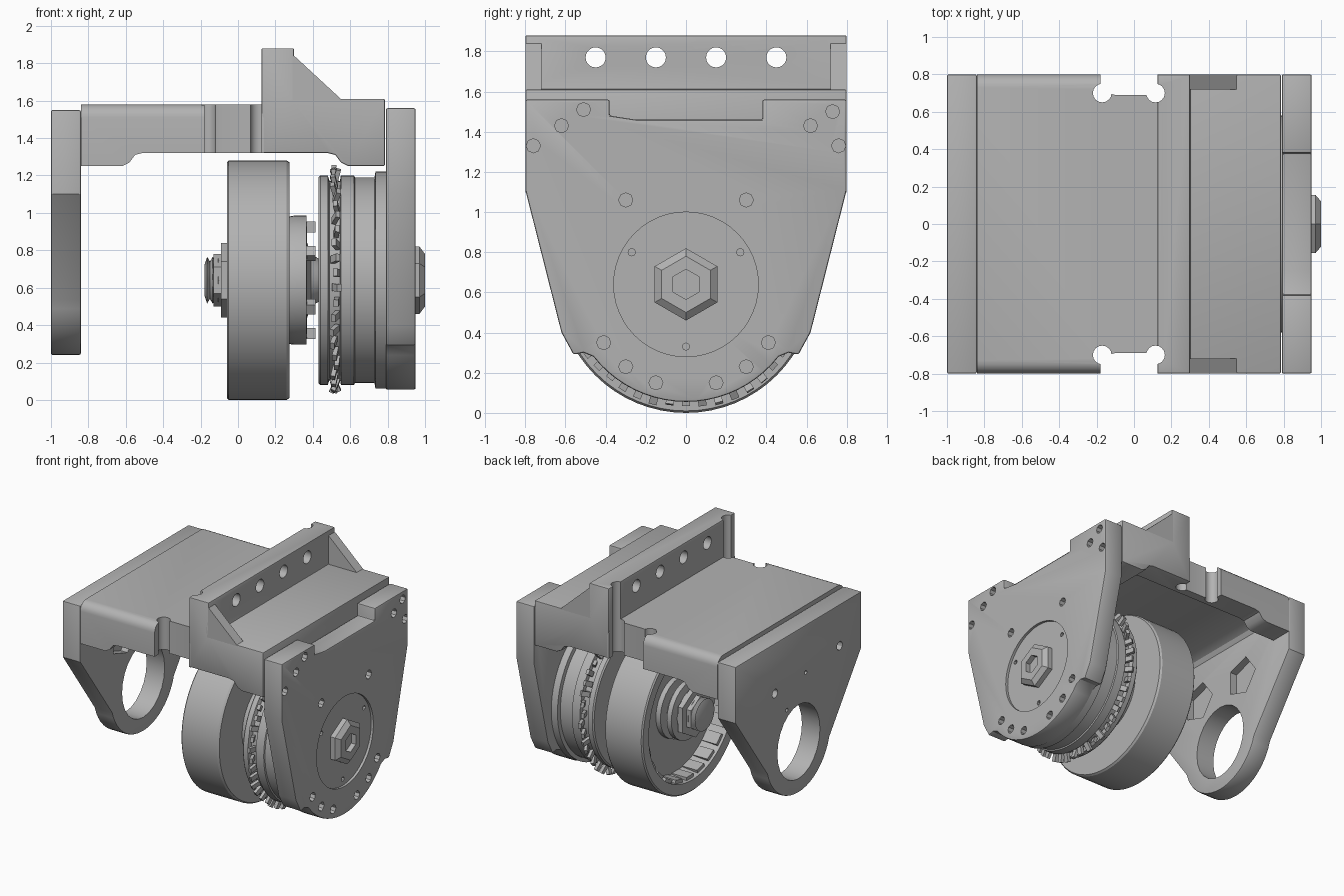
import bpy
import bmesh
import random
from math import sin, cos, pi, radians
from mathutils import Matrix, Vector

random.seed(4)
AXLE = 0.64  # height of the wheel axis

cube = bpy.data.objects.get("Cube")
if cube:
    bpy.data.objects.remove(cube, do_unlink=True)

grey = bpy.data.materials.new("machined_grey")
grey.use_nodes = True
grey.diffuse_color = (0.45, 0.45, 0.45, 1)
grey.node_tree.nodes["Principled BSDF"].inputs["Base Color"].default_value = (0.45, 0.45, 0.45, 1)
parts = []


def finish(name, bm, keep=True):
    bmesh.ops.recalc_face_normals(bm, faces=bm.faces)
    mesh = bpy.data.meshes.new(name)
    bm.to_mesh(mesh)
    bm.free()
    mesh.materials.append(grey)
    ob = bpy.data.objects.new(name, mesh)
    bpy.context.collection.objects.link(ob)
    if keep:
        parts.append(ob)
    return ob


def prism(name, pts, axis, a, b, keep=True, round_z=None):
    """Extrude a 2D outline along an axis from a to b."""
    place = {"X": lambda u, v: (a, u, v), "Y": lambda u, v: (u, a, v), "Z": lambda u, v: (u, v, a)}[axis]
    step = Vector([(b - a) * (axis == k) for k in "XYZ"])
    bm = bmesh.new()
    face = bm.faces.new([bm.verts.new(place(u, v)) for u, v in pts])
    out = bmesh.ops.extrude_face_region(bm, geom=[face])
    bmesh.ops.translate(bm, vec=step, verts=[g for g in out["geom"] if isinstance(g, bmesh.types.BMVert)])
    if round_z:  # fillet the long top edges on both ends
        edges = [e for e in bm.edges if all(abs(v.co.z - round_z) < 1e-4 for v in e.verts)
                 and abs(e.verts[0].co.y - e.verts[1].co.y) < 1e-4]
        bmesh.ops.bevel(bm, geom=edges, offset=0.07, segments=5, profile=0.5, affect="EDGES")
    return finish(name, bm, keep)


def lathe(name, profile, segs=48, keep=True):
    """Revolve (x, radius) points about the axle line."""
    bm = bmesh.new()
    vs = [bm.verts.new((x, 0, AXLE + r)) for x, r in profile]
    es = [bm.edges.new(p) for p in zip(vs, vs[1:])]
    bmesh.ops.spin(bm, geom=vs + es, cent=(0, 0, AXLE), axis=(1, 0, 0), angle=2 * pi, steps=segs, use_merge=True)
    bmesh.ops.remove_doubles(bm, verts=bm.verts, dist=1e-4)
    return finish(name, bm, keep)


def disc(name, x0, x1, r, segs=48, keep=True):
    return lathe(name, [(x0, 0), (x0, r), (x1, r), (x1, 0)], segs, keep)


def blocks(name, count, x, r, size, jitter=0.0):
    """Ring of small blocks around the axle."""
    bm = bmesh.new()
    for i in range(count):
        j = [random.uniform(-jitter, jitter) for k in range(3)]
        m = (Matrix.Translation((0, 0, AXLE)) @ Matrix.Rotation(2 * pi * i / count, 4, "X")
             @ Matrix.Translation((x + j[0], 0, r + j[1])) @ Matrix.Rotation(j[2] * 50, 4, "Y")
             @ Matrix.Diagonal((*size, 1)))
        bmesh.ops.create_cube(bm, size=1, matrix=m)
    return finish(name, bm)


def circle(u, v, r, n=20, stretch=1.0):
    return [(u + r * cos(2 * pi * i / n), v + stretch * r * sin(2 * pi * i / n)) for i in range(n)]


def arc(r, a0, a1, n=20, z=AXLE):
    return [(r * cos(radians(a0 + (a1 - a0) * i / n)), z + r * sin(radians(a0 + (a1 - a0) * i / n)))
            for i in range(n + 1)]


def apply_mod(ob, kind, **props):
    mod = ob.modifiers.new(kind, kind)
    for k, v in props.items():
        setattr(mod, k, v)
    bpy.context.view_layer.objects.active = ob
    bpy.ops.object.modifier_apply(modifier=mod.name)


def soften(ob, width=0.01):
    apply_mod(ob, "BEVEL", width=width, segments=2, limit_method="ANGLE", angle_limit=radians(40))


def cut(ob, cutter):
    apply_mod(ob, "BOOLEAN", operation="DIFFERENCE", solver="EXACT", object=cutter)
    bpy.data.objects.remove(cutter, do_unlink=True)


def drill(ob, holes, x0, x1, r, n=12, stretch=1.0):
    for y, z in holes:
        cut(ob, prism("cutter", circle(y, z, r, n, stretch), "X", x0, x1, False))


# Hanging end plate with a large bore, small holes and inner pockets
outline = [(0.8, 1.55), (0.8, 1.1)] + arc(0.41, -16, -164, z=0.65) + [(-0.8, 1.1), (-0.8, 1.55)]
end_plate = prism("end_plate", outline, "X", -1.0, -0.84)
soften(end_plate)
drill(end_plate, [(0, 0.65)], -1.1, -0.7, 0.27, 24, 1.1)
drill(end_plate, [(0.3, 1.15), (-0.52, 1.22)], -1.1, -0.9, 0.035)
drill(end_plate, [(-0.09, 1.17), (0.15, 0.96)], -1.1, -0.95, 0.015)
drill(end_plate, [(0.25, 1.1), (-0.25, 1.1)], -0.9, -0.7, 0.16, 5)

# Top deck with rounded ends and a leg against the end plate
deck = prism("deck", [(-0.84, 1.58), (-0.84, 1.25), (-0.62, 1.25), (-0.58, 1.27), (-0.55, 1.31), (-0.51, 1.32),
                      (0.14, 1.32), (0.14, 1.58)], "Y", -0.8, 0.8, round_z=1.58)

# Upright wall and shelf carrying the drive side
wall = prism("upright_and_shelf", [(0.125, 1.32), (0.48, 1.32), (0.52, 1.31), (0.55, 1.27), (0.59, 1.25),
                                   (0.785, 1.25), (0.785, 1.61), (0.3, 1.61), (0.3, 1.88), (0.125, 1.88)],
             "Y", -0.8, 0.8)
soften(wall, 0.008)
drill(wall, [(y, 1.77) for y in (-0.45, -0.15, 0.15, 0.45)], 0, 0.5, 0.05, 20)

# Hollow underside with rounded ends, leaving skirts front and back
hollow = [(-0.85, 1.2), (-0.85, 1.4), (-0.82, 1.45), (-0.76, 1.48),
          (0.41, 1.48), (0.47, 1.45), (0.5, 1.4), (0.5, 1.2)]
for ob in (deck, wall):
    cut(ob, prism("cutter", hollow, "Y", -0.62, 0.62, False))

for s in (-1, 1):
    # Notches with round relief corners at both ends of the deck
    notch = [(-0.18, 0.9 * s), (-0.18, 0.71 * s), (-0.1, 0.69 * s), (0.08, 0.69 * s), (0.125, 0.71 * s), (0.125, 0.9 * s)]
    cut(deck, prism("cutter", notch, "Z", 1.2, 1.7, False))
    for ob in (deck, wall):
        for x in (-0.17, 0.115):
            cut(ob, prism("cutter", circle(x, 0.7 * s, 0.05, 16), "Z", 1.2, 2, False))
    # Sloping gussets closing the upright
    prism("gusset", [(0.28, 1.84), (0.3, 1.84), (0.56, 1.6), (0.28, 1.6)], "Y", 0.72 * s, 0.8 * s)

# Drive side plate with a dropped top edge and rounded foot
side = [(0.8, 1.56), (0.8, 1.11), (0.62, 0.4), (0.56, 0.29), (0.51, 0.3)] + arc(0.585, -38, -142)
side += [(-0.51, 0.3), (-0.56, 0.29), (-0.62, 0.4), (-0.8, 1.11), (-0.8, 1.56),
         (-0.38, 1.56), (-0.38, 1.48), (-0.25, 1.46), (0.38, 1.46), (0.38, 1.56)]
drive_plate = prism("drive_plate", side, "X", 0.79, 0.95)
soften(drive_plate)
mirrored = [(0.3, 1.06), (0.41, 0.35), (0.3, 0.23), (0.15, 0.15), (0.62, 1.43), (0.76, 1.33)]
holes = [(s * y, z) for y, z in mirrored for s in (-1, 1)] + [(0.73, 1.5), (-0.51, 1.51)]
drill(drive_plate, holes, 0.87, 1.1, 0.035, 8)
cut(drive_plate, disc("cutter", 0.93, 1.1, 0.36, keep=False))
drill(drive_plate, [(0.27, 0.8), (-0.27, 0.8), (0, 0.33)], 0.9, 1.1, 0.018, 8)

# Axle bolt head with a hexagonal socket
bolt = lathe("bolt_head", [(0.9, 0), (0.9, 0.18), (0.97, 0.18), (1.0, 0.14), (1.0, 0)], 6)
cut(bolt, disc("cutter", 0.96, 1.1, 0.075, 6, False))

# Stacked drive drum with grooves and a boss against the plate
lathe("drive_drum", [(0.43, 0), (0.43, 0.55), (0.44, 0.56), (0.48, 0.56), (0.49, 0.53), (0.545, 0.53),
                     (0.55, 0.56), (0.62, 0.56), (0.625, 0.55), (0.73, 0.55),
                     (0.735, 0.58), (0.8, 0.58), (0.8, 0)], 64)
blocks("sprocket_teeth", 46, 0.52, 0.575, (0.025, 0.04, 0.07), 0.01)

# Hollow wheel open on the inner side, with pads inside the rim
lathe("wheel", [(0.1, 0), (0.1, 0.53), (-0.055, 0.55), (-0.06, 0.63), (-0.05, 0.64), (0.26, 0.64),
                (0.275, 0.63), (0.275, 0)], 64)
blocks("rim_pads", 24, 0.03, 0.535, (0.13, 0.09, 0.03))

# Hub flange, its screws and the cone toward the drum
lathe("hub_flange", [(0.27, 0), (0.27, 0.34), (0.3, 0.345), (0.365, 0.345), (0.37, 0.28), (0.37, 0.2),
                     (0.39, 0.14), (0.44, 0.11), (0.44, 0)])
blocks("flange_screws", 6, 0.39, 0.285, (0.05, 0.06, 0.06))

# Stacked washers, nuts and axle end on the inner side
lathe("washers", [(0.12, 0), (0.12, 0.24), (0.06, 0.24), (0.05, 0.17), (0.02, 0.17), (0.01, 0.23),
                  (-0.03, 0.23), (-0.04, 0.17), (-0.06, 0.17), (-0.06, 0)], 24)
disc("large_nut", -0.09, -0.05, 0.2, 6)
disc("small_nut", -0.13, -0.08, 0.14, 6)
thread = [(-0.09 - 0.015 * i, 0.125 if i % 2 else 0.1) for i in range(6)]
lathe("threaded_axle", [(0.2, 0), (0.2, 0.1)] + thread + [(-0.18, 0.08), (-0.18, 0)], 24)

# Smooth shading with sharp edges kept
bpy.ops.object.select_all(action="DESELECT")
for ob in parts:
    ob.select_set(True)
bpy.context.view_layer.objects.active = parts[0]
bpy.ops.object.shade_smooth_by_angle(angle=radians(30))
